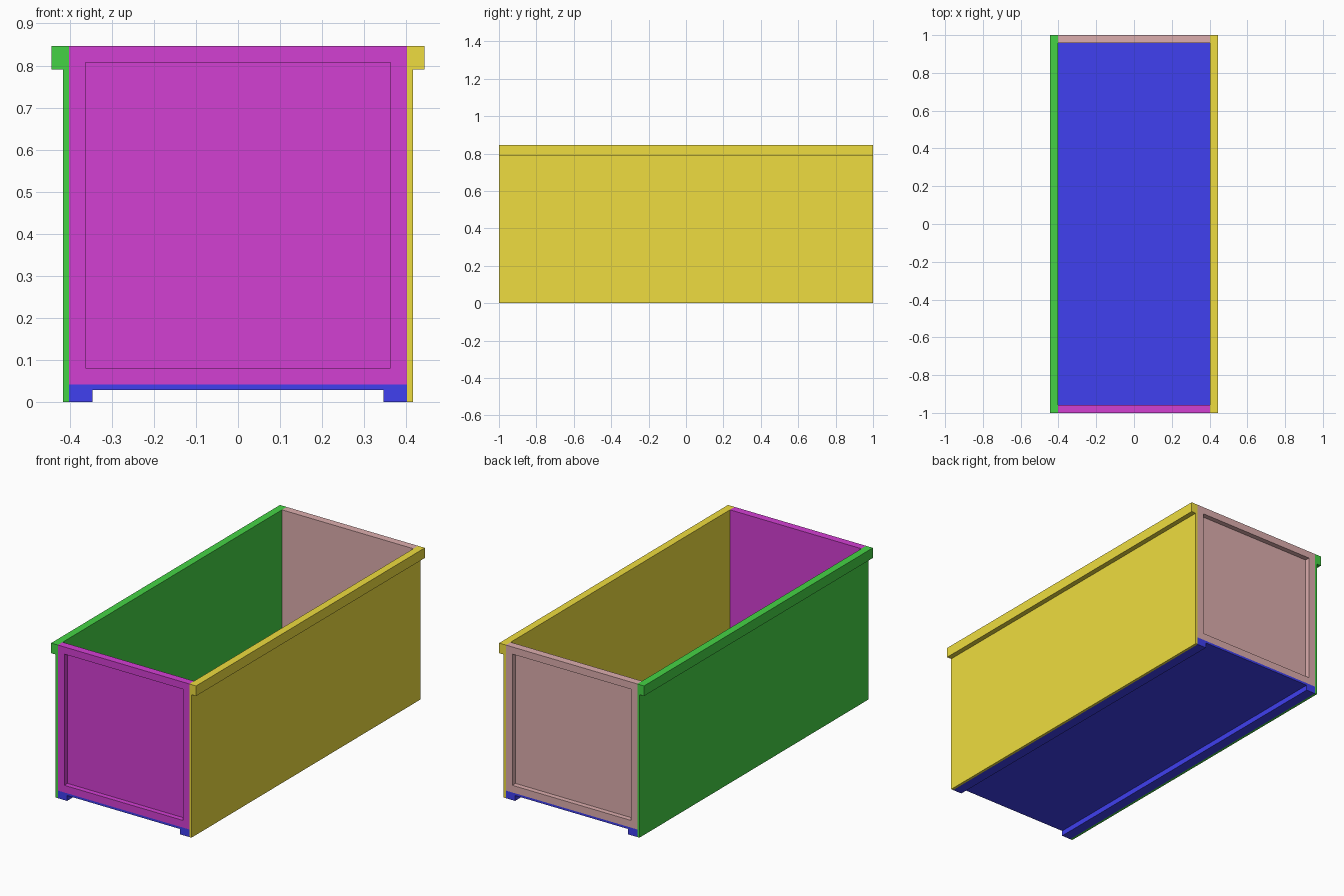
import bpy, bmesh

if "Cube" in bpy.data.objects:
    bpy.data.objects.remove(bpy.data.objects["Cube"])

HALF_W, SKIN, RIM = 0.402, 0.0135, 0.0415   # inner half width, sheet thickness, rim thickness
TOP, RIM_Z, BASE_Z = 0.847, 0.791, 0.042
FOOT_X = 0.346


def finish(bm, name, color):
    bmesh.ops.recalc_face_normals(bm, faces=bm.faces)
    me = bpy.data.meshes.new(name)
    bm.to_mesh(me)
    bm.free()
    ob = bpy.data.objects.new(name, me)
    bpy.context.collection.objects.link(ob)
    mat = bpy.data.materials.new(name + "_paint")
    mat.diffuse_color = (*color, 1)
    mat.use_nodes = True
    mat.node_tree.nodes["Principled BSDF"].inputs["Base Color"].default_value = mat.diffuse_color
    me.materials.append(mat)
    return ob


def extrude_profile(name, xz, color):
    """Sweep an x-z outline along the full length."""
    bm = bmesh.new()
    face = bm.faces.new([bm.verts.new((x, -1, z)) for x, z in xz])
    geom = bmesh.ops.extrude_face_region(bm, geom=[face], use_keep_orig=True)["geom"]
    bmesh.ops.translate(bm, vec=(0, 2, 0),
                        verts=[g for g in geom if isinstance(g, bmesh.types.BMVert)])
    return finish(bm, name, color)


def end_panel(name, side, color):
    """Framed end board, recessed on its outer face."""
    bm = bmesh.new()
    bmesh.ops.create_cube(bm, size=1)
    for v in bm.verts:
        v.co = (v.co.x * 2 * HALF_W,
                side * (1 - RIM / 2) + v.co.y * RIM,
                (TOP + BASE_Z) / 2 + v.co.z * (TOP - BASE_Z))
    bm.normal_update()
    outer = max(bm.faces, key=lambda f: f.normal.y * side)
    bmesh.ops.inset_region(bm, faces=[outer], thickness=HALF_W - FOOT_X)
    # second inset makes the vertical recess walls
    bmesh.ops.inset_region(bm, faces=[outer], thickness=0.0)
    for v in outer.verts:
        v.co.y -= side * (RIM - SKIN)
    return finish(bm, name, color)


# Side walls with an outward rim along the top
for name, s, color in (("right_wall", 1, (0.86, 0.72, 0.05)),
                       ("left_wall", -1, (0.06, 0.65, 0.06))):
    outline = [(HALF_W, 0), (HALF_W + SKIN, 0), (HALF_W + SKIN, RIM_Z),
               (HALF_W + RIM, RIM_Z), (HALF_W + RIM, TOP), (HALF_W, TOP)]
    extrude_profile(name, [(s * x, z) for x, z in outline], color)

# Floor with a runner under each long edge
half = [(FOOT_X, 0.0295), (FOOT_X, 0), (HALF_W, 0), (HALF_W, BASE_Z)]
extrude_profile("floor", half + [(-x, z) for x, z in reversed(half)], (0.05, 0.05, 0.87))

# Framed front and back boards
end_panel("front_panel", -1, (0.65, 0.05, 0.65))
end_panel("back_panel", 1, (0.72, 0.42, 0.42))
